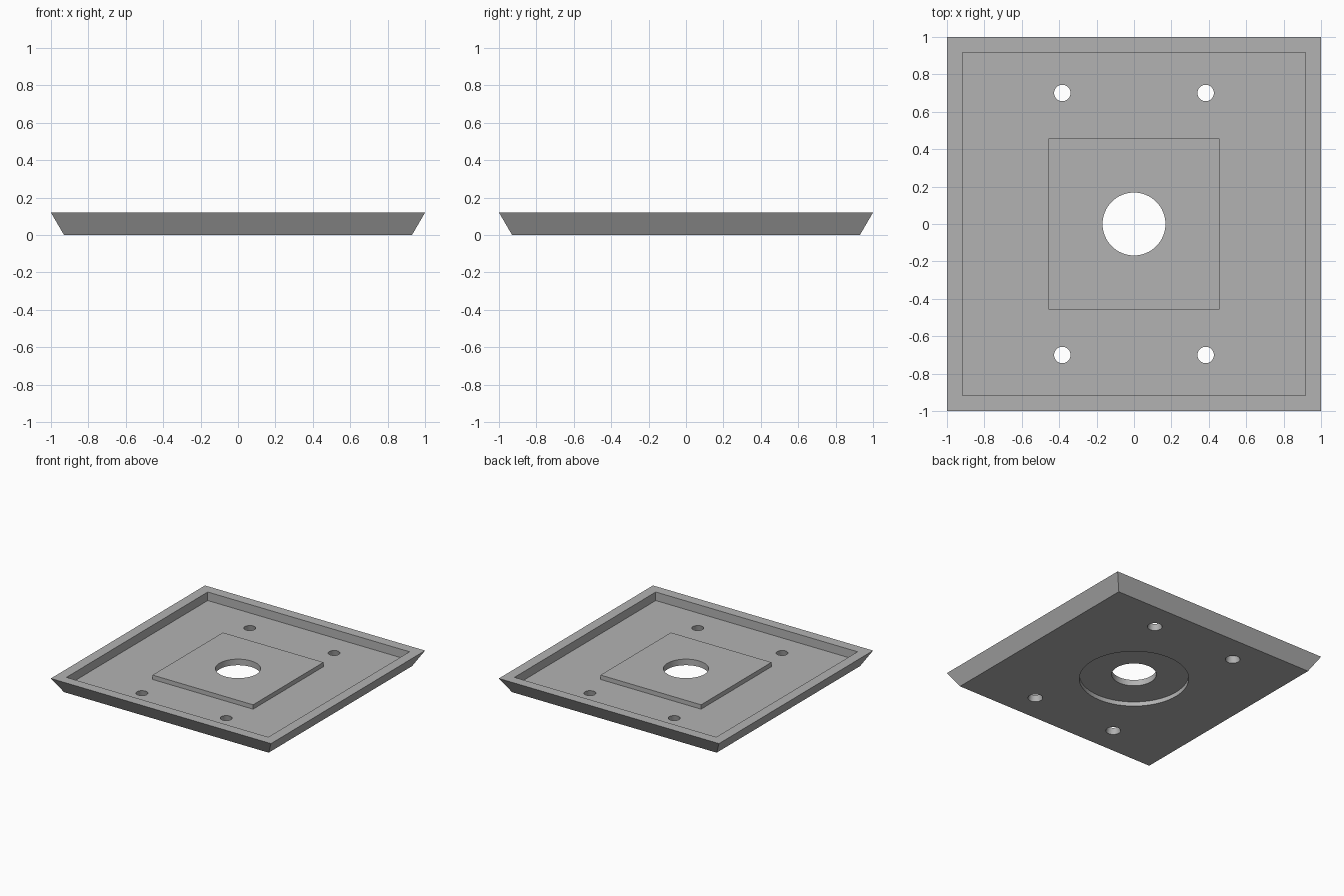
import bpy
import bmesh
import math
from mathutils import Matrix

default = bpy.data.objects.get("Cube")
if default:
    bpy.data.objects.remove(default, do_unlink=True)

HEIGHT = 0.12
FLOOR_TOP = 0.05
PAD_TOP = 0.086
RECESS_TOP = 0.036

# Single plain grey
grey = bpy.data.materials.new("plain_grey")
grey.use_nodes = True
colour = (0.45, 0.45, 0.45, 1)
grey.diffuse_color = colour
grey.node_tree.nodes["Principled BSDF"].inputs["Base Color"].default_value = colour


def frustum(name, sides, low, high, z0, z1, x=0, y=0):
    """Tapered prism; square ones take half widths, round ones take radii."""
    scale = math.sqrt(2) if sides == 4 else 1
    turn = Matrix.Rotation(math.pi / 4 if sides == 4 else 0, 4, "Z")
    place = Matrix.Translation((x, y, (z0 + z1) / 2)) @ turn
    bm = bmesh.new()
    bmesh.ops.create_cone(bm, cap_ends=True, segments=sides, radius1=low * scale,
                          radius2=high * scale, depth=z1 - z0, matrix=place)
    mesh = bpy.data.meshes.new(name)
    bm.to_mesh(mesh)
    bm.free()
    mesh.materials.append(grey)
    obj = bpy.data.objects.new(name, mesh)
    bpy.context.collection.objects.link(obj)
    return obj


def combine(target, other, operation):
    """Apply a boolean and discard the helper."""
    bpy.ops.object.select_all(action="DESELECT")
    bpy.context.view_layer.objects.active = target
    target.select_set(True)
    mod = target.modifiers.new(operation.lower(), "BOOLEAN")
    mod.operation = operation
    mod.solver = "EXACT"
    mod.object = other
    bpy.ops.object.modifier_apply(modifier=mod.name)
    bpy.data.objects.remove(other, do_unlink=True)


# Flared tray with a straight-walled cavity
tray = frustum("tray", 4, 0.93, 1.0, 0, HEIGHT)
combine(tray, frustum("cavity", 4, 0.917, 0.917, FLOOR_TOP, 0.3), "DIFFERENCE")

# Raised square pad, with a round recess beneath it
combine(tray, frustum("pad", 4, 0.457, 0.457, 0.02, PAD_TOP), "UNION")
combine(tray, frustum("recess", 64, 0.412, 0.412, -0.1, RECESS_TOP), "DIFFERENCE")

# Central opening
combine(tray, frustum("opening", 64, 0.168, 0.168, -0.1, 0.2), "DIFFERENCE")

# Four tapered screw holes, wider underneath
slope = (0.056 - 0.044) / FLOOR_TOP
for x in (-0.383, 0.383):
    for y in (-0.7, 0.7):
        hole = frustum("screw_hole", 32, 0.056 + slope * 0.02, 0.044 - slope * 0.02,
                       -0.02, FLOOR_TOP + 0.02, x, y)
        combine(tray, hole, "DIFFERENCE")

tray.select_set(True)
bpy.context.view_layer.objects.active = tray
bpy.ops.object.shade_smooth_by_angle(angle=math.radians(30))
